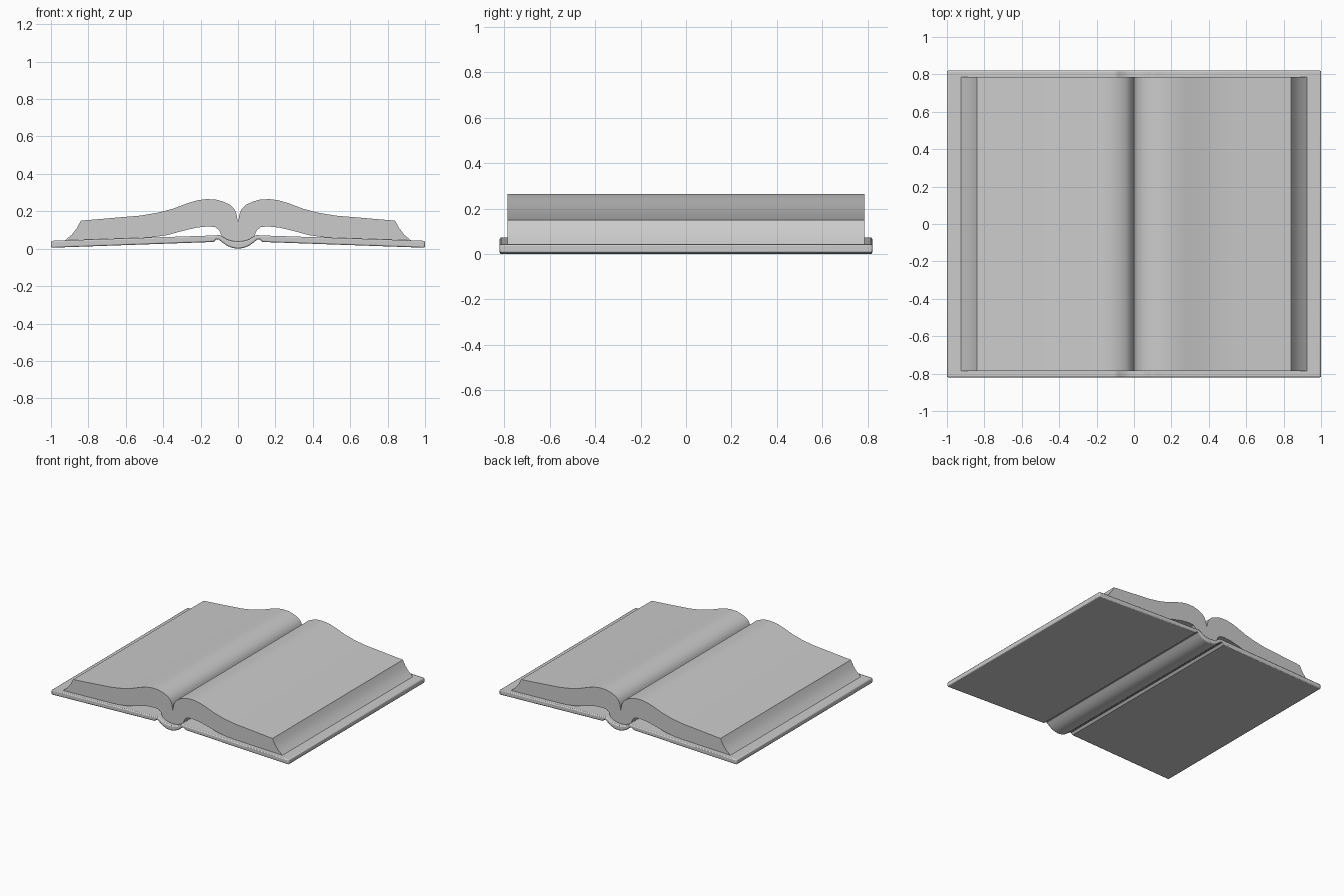
import bpy, bmesh, math

if "Cube" in bpy.data.objects:
    bpy.data.objects.remove(bpy.data.objects["Cube"])


def mirrored(top, bottom):
    """Closed outline from right-half top and bottom lines, both running from x = 0 outwards."""
    def flip(pts):
        return [(-x, z) for x, z in pts if x > 0]
    return (flip(top)[::-1] + top) + (bottom[::-1] + flip(bottom))


def extrude_profile(name, outline, half_depth, bevel=0.0):
    bm = bmesh.new()
    face = bm.faces.new([bm.verts.new((x, -half_depth, z)) for x, z in outline])
    ext = bmesh.ops.extrude_face_region(bm, geom=[face])
    moved = [v for v in ext["geom"] if isinstance(v, bmesh.types.BMVert)]
    bmesh.ops.translate(bm, verts=moved, vec=(0, 2 * half_depth, 0))
    bmesh.ops.recalc_face_normals(bm, faces=bm.faces)
    mesh = bpy.data.meshes.new(name)
    bm.to_mesh(mesh)
    bm.free()
    obj = bpy.data.objects.new(name, mesh)
    bpy.context.collection.objects.link(obj)
    if bevel:
        mod = obj.modifiers.new("soft_edges", "BEVEL")
        mod.width = bevel
        mod.segments = 2
        mod.limit_method = "ANGLE"
        mod.angle_limit = math.radians(50)
    bpy.ops.object.select_all(action="DESELECT")
    obj.select_set(True)
    bpy.context.view_layer.objects.active = obj
    bpy.ops.object.shade_smooth_by_angle(angle=math.radians(35))
    return obj


# Hard cover: two sloping boards joined by a rounded spine
cover_top = [(0, 0.038), (0.03, 0.041), (0.06, 0.05), (0.085, 0.066),
             (0.1, 0.073), (0.12, 0.071), (0.15, 0.07), (1.0, 0.042)]
cover_bottom = [(0, 0.0), (0.03, 0.004), (0.06, 0.016), (0.085, 0.034),
                (0.105, 0.05), (0.115, 0.05), (0.13, 0.036), (1.0, 0.005)]
extrude_profile("cover", mirrored(cover_top, cover_bottom), 0.82, 0.007)

# Page block: arched pages, central gutter and slanted fore edges
pages_top = [(0, 0.14), (0.008, 0.185), (0.02, 0.213), (0.045, 0.236),
             (0.08, 0.252), (0.12, 0.263), (0.17, 0.265), (0.22, 0.258),
             (0.27, 0.243), (0.35, 0.213), (0.43, 0.192), (0.52, 0.177),
             (0.65, 0.166), (0.84, 0.15), (0.86, 0.112), (0.89, 0.073), (0.93, 0.04)]
pages_bottom = [(0, 0.036), (0.04, 0.04), (0.07, 0.052), (0.088, 0.07),
                (0.1, 0.097), (0.12, 0.115), (0.16, 0.119), (0.22, 0.113),
                (0.3, 0.094), (0.38, 0.072), (0.46, 0.061), (0.6, 0.053), (0.8, 0.046)]
extrude_profile("pages", mirrored(pages_top, pages_bottom), 0.785)
